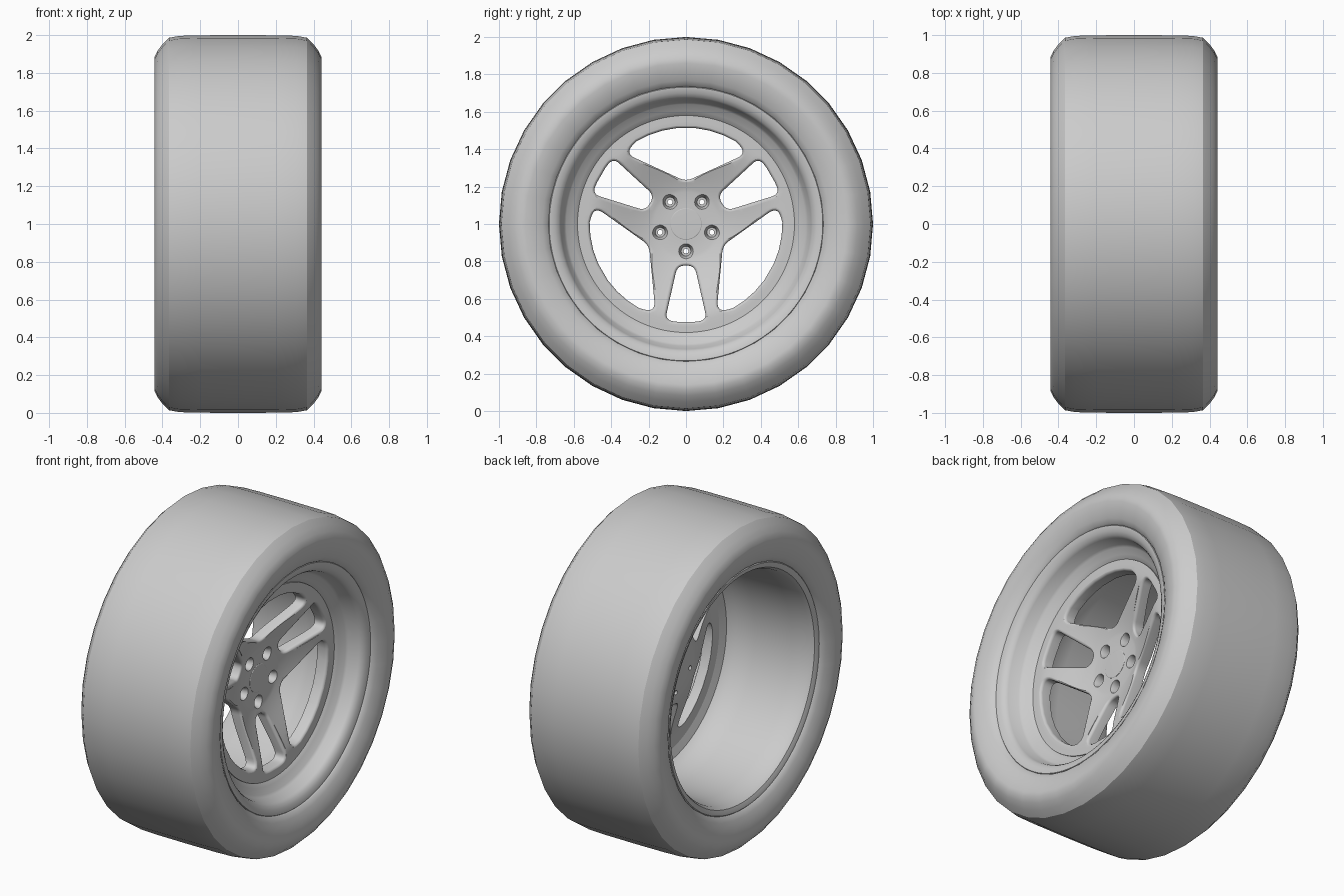
import bpy, bmesh, math
from mathutils import Vector, Matrix

if "Cube" in bpy.data.objects:
    bpy.data.objects.remove(bpy.data.objects["Cube"])

CZ = 1.0  # axle height; the axle runs along x


def finish(name, bm, smooth=True):
    bmesh.ops.recalc_face_normals(bm, faces=bm.faces)
    me = bpy.data.meshes.new(name)
    bm.to_mesh(me)
    bm.free()
    ob = bpy.data.objects.new(name, me)
    bpy.context.collection.objects.link(ob)
    if smooth:
        smooth_object(ob)
    return ob


def smooth_object(ob):
    bpy.ops.object.select_all(action='DESELECT')
    ob.select_set(True)
    bpy.context.view_layer.objects.active = ob
    bpy.ops.object.shade_smooth_by_angle(angle=math.radians(32))


def bridge(bm, rings, closed=False, caps=False):
    n = len(rings[0])
    pairs = list(zip(rings, rings[1:])) + ([(rings[-1], rings[0])] if closed else [])
    for a, b in pairs:
        for i in range(n):
            j = (i + 1) % n
            bm.faces.new((a[i], a[j], b[j], b[i]))
    if caps:
        bm.faces.new(rings[0])
        bm.faces.new(rings[-1])


def lathe(name, profile, seg, closed=False, caps=False, y=0, z=CZ, smooth=True):
    """Spin (x, radius) points about the x direction."""
    bm = bmesh.new()
    rings = []
    for x, r in profile:
        rings.append([bm.verts.new((x, y + r * math.sin(2 * math.pi * i / seg),
                                    z + r * math.cos(2 * math.pi * i / seg))) for i in range(seg)])
    bridge(bm, rings, closed, caps)
    return finish(name, bm, smooth)


# Tyre
half = [(.35, .725), (.385, .733), (.398, .742), (.415, .768), (.434, .82), (.441, .86), (.441, .885),
        (.425, .918), (.4, .952), (.365, .986), (.31, .996), (.2, .999)]
lathe("tyre", half + [(0, 1.0)] + [(-x, r) for x, r in reversed(half)], 36)

# Rim barrel with stepped front lip
lathe("rim_barrel", [
    (.235, .572), (.247, .583), (.262, .605), (.283, .64), (.295, .652), (.355, .669), (.372, .68),
    (.384, .70), (.391, .722), (.392, .731), (.385, .737), (.36, .735), (.335, .70), (-.34, .70),
    (-.365, .735), (-.39, .737), (-.396, .731), (-.395, .722), (-.385, .70), (-.36, .685),
    (-.25, .675), (0, .668), (.12, .66), (.165, .63), (.185, .572)], 96, closed=True)


# Concave spoke disc
def face_x(r):
    t = min(max((r - .17) / .33, 0), 1)
    return .138 + .112 * (t * .6 + .4 * t * t * (3 - 2 * t))


radii = [.02, .1, .17, .19] + [.19 + .03 * i for i in range(1, 13)] + [.58]
front = [(face_x(r), r) for r in radii]
back = [(face_x(r) - .07, r) for r in reversed(radii)]
disc = lathe("spoke_disc", front + back, 96, caps=True, smooth=False)


def rounded(points):
    """Closed outline; each point is (u, d, corner length)."""
    out, n = [], len(points)
    for i, (u, d, t) in enumerate(points):
        p = Vector((u, d))
        if t == 0:
            out.append(p)
            continue
        a = Vector(points[i - 1][:2]) - p
        b = Vector(points[(i + 1) % n][:2]) - p
        a = p + a.normalized() * t
        b = p + b.normalized() * t
        for k in range(8):
            s = k / 7
            out.append(a * (1 - s) ** 2 + p * 2 * s * (1 - s) + b * s * s)
    return out


# Window outlines run anticlockwise, from the hub side outwards
small = [(.046, .222, .042), (.112, .515, .045), (.045, .523, 0),
         (-.045, .523, 0), (-.112, .515, .045), (-.046, .222, .042)]
arc = [(.515 * math.sin(a), .515 * math.cos(a), 0) for a in (.54, .4, .25, .1)]
large = [(0, .228, .04), (.328, .378, .062)] + arc
large += [(-u, d, t) for u, d, t in reversed(large[1:])]


def window_cutter(name, points, angle):
    """Prism that flares at the front to round the window edge."""
    pts = rounded(points)
    n = len(pts)
    rot = Matrix.Rotation(angle, 2)
    normals = []
    for i in range(n):
        e = (pts[(i + 1) % n] - pts[i - 1]).normalized()
        normals.append(Vector((e.y, -e.x)))
    b = .018
    levels = [(0, False, -.1)]
    for k in range(5):
        a = math.pi / 2 * k / 4
        levels.append((b * (1 - math.cos(a)), True, -b * (1 - math.sin(a)) + .001))
    levels.append((b, False, .5))
    bm = bmesh.new()
    rings = []
    for off, follow, h in levels:
        ring = []
        for p, nv in zip(pts, normals):
            q = p + nv * off
            x = face_x(q.length) + h if follow else h
            w = rot @ q
            ring.append(bm.verts.new((x, w.x, CZ + w.y)))
        rings.append(ring)
    bridge(bm, rings, caps=True)
    return finish(name, bm, False)


cutters = []
for k in range(3):
    turn = 2 * math.pi * k / 3
    cutters.append(window_cutter("wide_window_cutter", large, turn))
    cutters.append(window_cutter("narrow_window_cutter", small, turn + math.pi))

# Stepped bolt holes
for k in range(5):
    a = -math.pi / 2 + 2 * math.pi * k / 5
    cutters.append(lathe("bolt_hole_cutter", [
        (0, .013), (.085, .013), (.085, .026), (.105, .03), (.133, .036), (.143, .042), (.3, .042)],
        24, caps=True, y=.145 * math.cos(a), z=CZ + .145 * math.sin(a), smooth=False))

for c in cutters:
    c.hide_render = True
    m = disc.modifiers.new("cut", 'BOOLEAN')
    m.operation = 'DIFFERENCE'
    m.solver = 'EXACT'
    m.object = c
dg = bpy.context.evaluated_depsgraph_get()
disc.data = bpy.data.meshes.new_from_object(disc.evaluated_get(dg))
disc.modifiers.clear()
for c in cutters:
    bpy.data.objects.remove(c)
smooth_object(disc)

# Centre cap
lathe("centre_cap", [(.09, .084), (.139, .084), (.141, .081), (.142, .04)], 48, caps=True)
